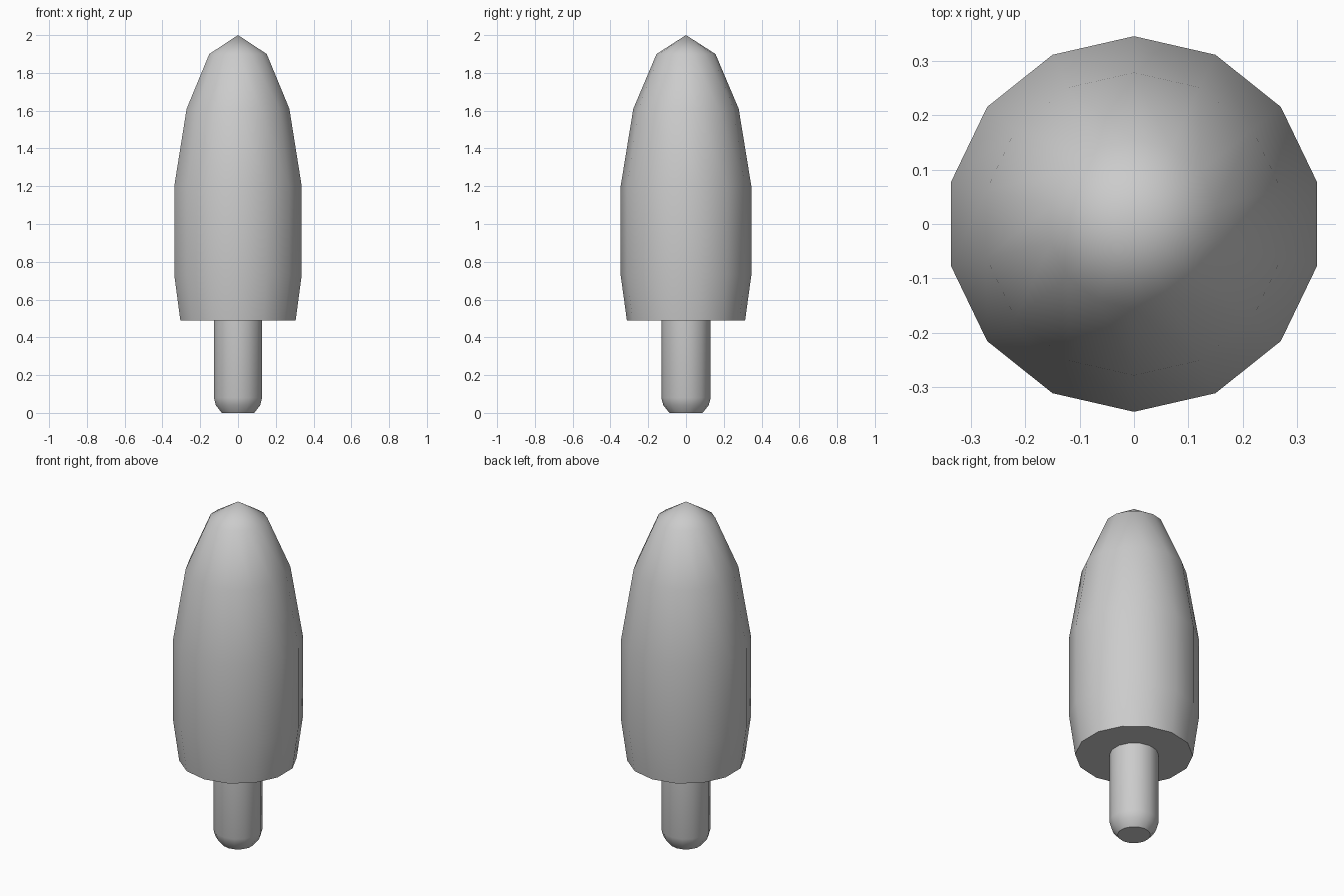
import bpy, bmesh
from math import sin, cos, tau, radians

if "Cube" in bpy.data.objects:
    bpy.data.objects.remove(bpy.data.objects["Cube"])

SIDES = 14


def lathe(name, profile):
    """Revolve (radius, z) points, bottom to top; radius 0 makes a point, open ends are capped."""
    bm = bmesh.new()
    rings = []
    for r, z in profile:
        if r == 0:
            rings.append([bm.verts.new((0, 0, z))] * SIDES)
        else:
            rings.append([bm.verts.new((r * sin(tau * i / SIDES), r * cos(tau * i / SIDES), z))
                          for i in range(SIDES)])
    for low, high in zip(rings, rings[1:]):
        for i in range(SIDES):
            j = (i + 1) % SIDES
            corners = [low[i], low[j], high[j], high[i]]
            bm.faces.new(list(dict.fromkeys(corners)))
    for (r, _), ring in ((profile[0], rings[0]), (profile[-1], rings[-1])):
        if r > 0:
            bm.faces.new(ring)
    bmesh.ops.recalc_face_normals(bm, faces=bm.faces[:])
    mesh = bpy.data.meshes.new(name)
    bm.to_mesh(mesh)
    bm.free()
    obj = bpy.data.objects.new(name, mesh)
    bpy.context.collection.objects.link(obj)
    bpy.ops.object.select_all(action='DESELECT')
    obj.select_set(True)
    bpy.context.view_layer.objects.active = obj
    bpy.ops.object.shade_smooth_by_angle(angle=radians(45))
    return obj


# Tapered body with a pointed top and flat base
lathe("body", [(0.313, 0.49), (0.346, 0.73), (0.346, 1.20),
               (0.279, 1.61), (0.156, 1.90), (0, 2.0)])

# Thin stem with a rounded lower end
lathe("stem", [(0.088, 0), (0.12, 0.04), (0.131, 0.08), (0.131, 0.50)])
